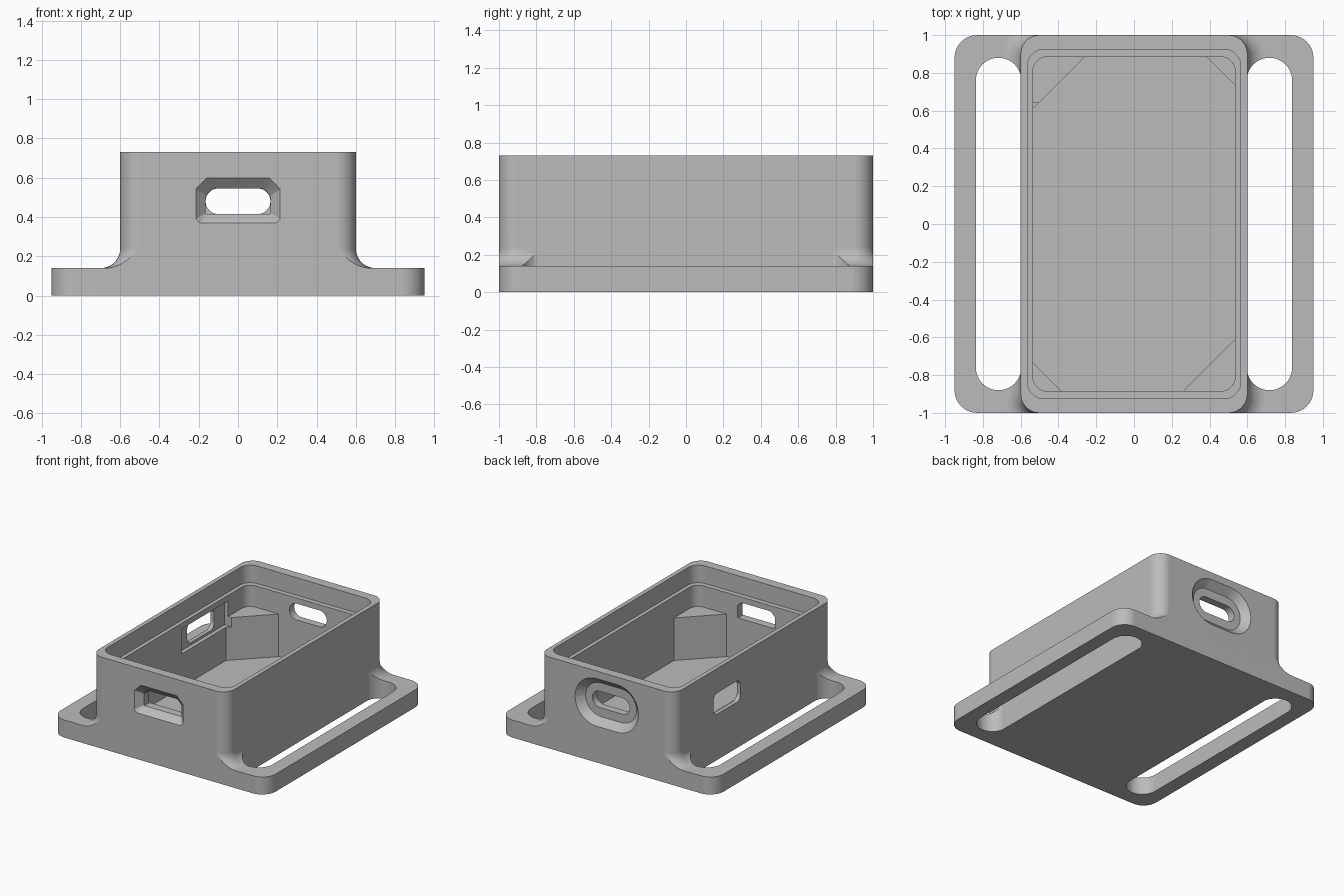
import bpy
import bmesh
from math import sin, cos, pi
from mathutils import Vector

cube = bpy.data.objects.get("Cube")
if cube:
    bpy.data.objects.remove(cube, do_unlink=True)

grey = bpy.data.materials.new("plain grey")
grey.use_nodes = True
grey.diffuse_color = (0.5, 0.5, 0.5, 1)
grey.node_tree.nodes["Principled BSDF"].inputs["Base Color"].default_value = (0.5, 0.5, 0.5, 1)


def rounded(hx, hy, r, cx=0, cy=0, n=10):
    """Rounded rectangle outline as 2D points."""
    pts = []
    for k, (sx, sy) in enumerate([(1, 1), (-1, 1), (-1, -1), (1, -1)]):
        for i in range(n + 1):
            t = (k + i / n) * pi / 2
            pts.append((cx + sx * (hx - r) + r * cos(t), cy + sy * (hy - r) + r * sin(t)))
    return pts


def port(w, lo, hi, top, bottom):
    """Port outline with cut corners, larger at the top."""
    half = [(w - bottom, lo), (w, lo + bottom), (w, hi - top), (w - top, hi)]
    return half + [(-x, z) for x, z in reversed(half)]


def loft(name, rings, axis="z"):
    """Closed solid through (outline, position) pairs along an axis."""
    place = {"x": lambda p, d: Vector((d, p[0], p[1])),
             "y": lambda p, d: Vector((p[0], d, p[1])),
             "z": lambda p, d: Vector((p[0], p[1], d))}[axis]
    bm = bmesh.new()
    loops = [[bm.verts.new(place(p, d)) for p in outline] for outline, d in rings]
    for a, b in zip(loops, loops[1:]):
        for i in range(len(a)):
            j = (i + 1) % len(a)
            bm.faces.new((a[i], a[j], b[j], b[i]))
    bm.faces.new(loops[0])
    bm.faces.new(loops[-1])
    bmesh.ops.remove_doubles(bm, verts=bm.verts, dist=1e-5)
    bmesh.ops.recalc_face_normals(bm, faces=bm.faces)
    mesh = bpy.data.meshes.new(name)
    bm.to_mesh(mesh)
    bm.free()
    obj = bpy.data.objects.new(name, mesh)
    bpy.context.collection.objects.link(obj)
    mesh.materials.append(grey)
    return obj


def prism(name, outline, lo, hi, axis="z"):
    return loft(name, [(outline, lo), (outline, hi)], axis)


def combine(target, tool, operation):
    """Apply a boolean and discard the tool."""
    mod = target.modifiers.new(operation, "BOOLEAN")
    mod.operation = operation
    mod.solver = "EXACT"
    mod.object = tool
    bpy.context.view_layer.objects.active = target
    bpy.ops.object.modifier_apply(modifier=mod.name)
    bpy.data.objects.remove(tool, do_unlink=True)


# Concave skirt around the box foot, trimmed flush with the two ends
R = 0.1
rings = [(rounded(0.6 + R, 1 + R, 0.1 + R), 0.05)]
for i in range(10, -1, -1):
    t = i / 10 * pi / 2
    o = R - R * cos(t)
    rings.append((rounded(0.6 + o, 1 + o, 0.1 + o), 0.24 - R * sin(t)))
skirt = loft("skirt", rings)
combine(skirt, prism("trim", [(-2, -1), (2, -1), (2, 1), (-2, 1)], 0, 1), "INTERSECT")

# Flange with long strap slots
flange = prism("flange", rounded(0.95, 1, 0.12), 0, 0.14)
combine(flange, skirt, "UNION")
for side in (-1, 1):
    slot = prism("slot", rounded(0.12, 0.88, 0.1199, side * 0.717), -0.1, 0.4)
    combine(flange, slot, "DIFFERENCE")

# Box body, hollow with a lid ledge
case = prism("strap_case", rounded(0.6, 1, 0.1), 0, 0.73)
combine(case, flange, "UNION")
combine(case, prism("cavity", rounded(0.535, 0.885, 0.075), 0.08, 0.7), "DIFFERENCE")
combine(case, prism("lid_recess", rounded(0.565, 0.925, 0.09), 0.59, 0.9), "DIFFERENCE")

# Triangular corner posts
for sx, sy, leg in [(-1, 1, 0.345), (1, -1, 0.345), (1, 1, 0.22), (-1, -1, 0.22)]:
    x, y = sx * 0.57, sy * 0.92
    post = prism("post", [(x, y), (x - sx * leg, y), (x, y - sy * leg)], 0.05, 0.42)
    combine(case, post, "UNION")

# Front port with a flared mouth
inner = port(0.165, 0.415, 0.545, 0.035, 0.005)
combine(case, loft("front_port", [(port(0.225, 0.36, 0.61, 0.062, 0.025), -1.01),
                                  (inner, -0.95), (inner, -0.85)], "y"), "DIFFERENCE")

# Back port: flared pill recess, then a smaller pill hole
combine(case, loft("back_recess", [(rounded(0.29, 0.2, 0.1999, 0, 0.48), 1.01),
                                   (rounded(0.225, 0.135, 0.1349, 0, 0.48), 0.945)], "y"), "DIFFERENCE")
combine(case, prism("back_hole", rounded(0.165, 0.065, 0.0649, 0, 0.48), 0.85, 1.01, "y"), "DIFFERENCE")

# Side opening with an inner pocket
pocket = [(0.05, 0.345), (0.64, 0.345), (0.64, 0.545), (0.05, 0.545)]
combine(case, prism("side_pocket", pocket, -0.568, -0.5, "x"), "DIFFERENCE")
combine(case, prism("side_hole", rounded(0.17, 0.085, 0.05, 0.34, 0.45), -0.7, -0.5, "x"), "DIFFERENCE")

# Smooth rounded corners, crisp edges
bpy.ops.object.select_all(action="DESELECT")
case.select_set(True)
bpy.context.view_layer.objects.active = case
bpy.ops.object.shade_smooth_by_angle(angle=pi / 6)
weighted = case.modifiers.new("weighted_normals", "WEIGHTED_NORMAL")
weighted.keep_sharp = True
